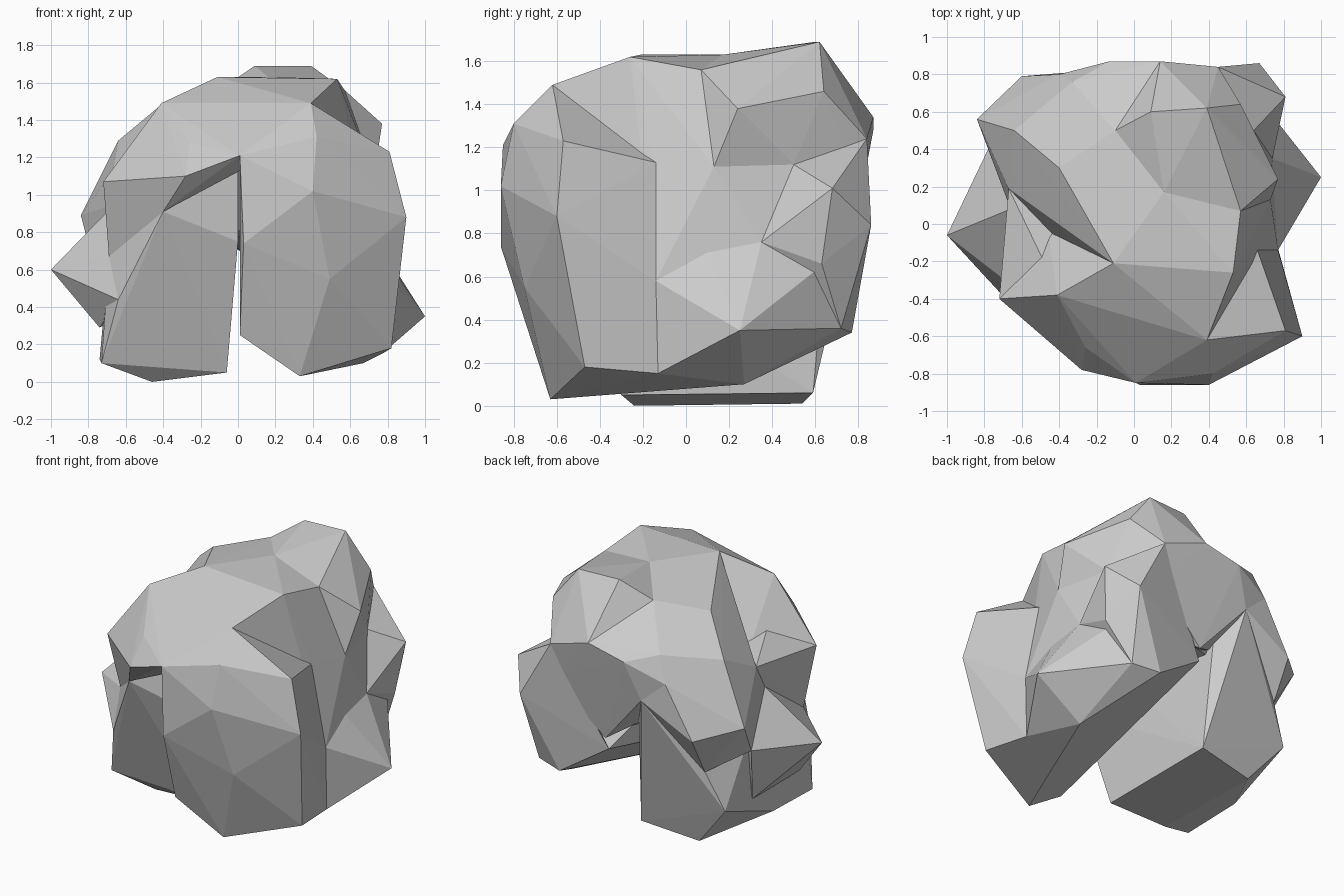
import bpy
import bmesh
from mathutils import Vector

# Remove the default cube only
default_cube = bpy.data.objects.get("Cube")
if default_cube:
    bpy.data.objects.remove(default_cube, do_unlink=True)

# Single stone colour
stone = bpy.data.materials.new("grey_stone")
stone.use_nodes = True
stone_colour = (0.6, 0.6, 0.6, 1)
stone.diffuse_color = stone_colour
shader = stone.node_tree.nodes["Principled BSDF"]
shader.inputs["Base Color"].default_value = stone_colour
shader.inputs["Roughness"].default_value = 1


def chiselled_block(name, corners):
    """Make a flat-faced faceted lump wrapped around corner points (hundredths)."""
    bm = bmesh.new()
    for corner in corners:
        bm.verts.new(Vector(corner) / 100)
    wrapped = bmesh.ops.convex_hull(bm, input=bm.verts[:], use_existing_faces=False)
    leftovers = {item for item in wrapped["geom_interior"] + wrapped["geom_unused"]
                 if isinstance(item, bmesh.types.BMVert)}
    bmesh.ops.delete(bm, geom=list(leftovers), context="VERTS")
    bmesh.ops.recalc_face_normals(bm, faces=bm.faces[:])
    mesh = bpy.data.meshes.new(name)
    bm.to_mesh(mesh)
    bm.free()
    mesh.materials.append(stone)
    block = bpy.data.objects.new(name, mesh)
    bpy.context.collection.objects.link(block)
    return block


# Corners shared between neighbouring lumps: front
front_lip = (1, -85, 121)
front_ridge = (39, -62, 149)
front_top_right = (-11, -21, 163)
front_top_left = (53, -26, 162)
top_middle = (16, 17, 163)
top_back = (-10, 50, 156)
top_side = (57, 7, 156)
throat = (0, -45, 118)

# Right side
right_elbow = (-40, -62, 91)
right_shoulder = (-72, -40, 107)
right_temple = (-26, -66, 128)
right_wrist = (-64, -45, 44)
right_forearm = (-69, -30, 67)
right_ankle = (-74, -18, 29)
right_calf = (-74, 33, 29)
right_hollow = (-66, 8, 95)
right_step = (-46, -4, 112)
right_pocket = (-78, 40, 66)
right_tuck = (-60, 65, 56)
right_hump = (-64, 50, 129)
right_saddle = (-67, 19, 113)
right_crown = (-40, 30, 149)

# Left side
left_waist = (66, -14, 113)
left_hip = (77, -14, 58)
left_heel = (77, -13, 15)
left_toe = (33, -63, 3)
left_instep = (1, -70, 25)
left_hollow = (74, 35, 76)
left_flank = (74, 9, 73)
left_notch = (64, 50, 112)
left_fold = (73, 13, 111)

# Back
back_ledge = (45, 84, 124)
back_dent = (47, 80, 100)
back_low_corner = (62, 72, 36)
back_low_inner = (43, 77, 34)
back_chin = (-23, 82, 102)
back_side = (-40, 80, 117)
back_slope = (-33, 76, 134)
back_brow = (14, 87, 134)
arch_back = (8, 73, 57)
arch_front = (9, -10, 76)
arch_roof = (-10, 66, 85)

# Right leg: broad foot reaching up to the front elbow and the back chin
chiselled_block("right_leg", [
    right_elbow, right_wrist, right_forearm,
    (-73, -34, 10), (-74, 10, 12), (-46, -24, 0), (-6, -30, 5),
    (-48, 54, 1), (-7, 59, 6), (-72, 60, 30), right_tuck,
    (0, -50, 75), throat, arch_roof, back_chin, right_hollow,
])

# Right shoulder: joins the elbow, brow and side hollow
chiselled_block("right_shoulder", [
    right_shoulder, right_elbow, right_forearm, right_hollow,
    right_step, right_saddle, right_temple, throat,
])

# Right spur: pointed knuckle on the outer side
chiselled_block("right_spur", [
    (-100, -6, 60), right_forearm, right_wrist,
    right_ankle, right_calf, right_hollow, right_pocket, (-40, 0, 50),
])

# Right haunch: overhanging lump at the rear
chiselled_block("right_haunch", [
    (-84, 56, 89), (-60, 79, 82), right_pocket, right_tuck, right_hollow,
    right_saddle, right_hump, back_side, back_slope, back_chin, (-30, 30, 110),
])

# Brow: overhanging upper front
chiselled_block("brow", [
    right_elbow, right_shoulder, (-41, -38, 149), right_temple,
    (-28, -78, 110), front_lip, (22, -81, 124), front_ridge,
    front_top_right, front_top_left, right_step, throat,
])

# Left leg: large rounded front lobe
chiselled_block("left_leg", [
    front_lip, (3, -86, 74), (40, -86, 102), (42, -80, 131), front_ridge,
    (49, -75, 55), (81, -57, 123), (90, -60, 88), (82, -47, 18),
    left_toe, left_instep, left_waist, left_hip, left_heel, arch_front,
])

# Left haunch: low sloping lump behind the left leg
chiselled_block("left_haunch", [
    left_heel, (67, 27, 10), (100, 25, 35), left_hip, left_flank,
    left_hollow, back_low_corner, back_low_inner, arch_back, arch_front,
    (70, 63, 65), left_toe, left_instep,
])

# Core: fills the waist between the lobes above the arch
chiselled_block("core", [
    left_waist, left_hip, left_fold, left_flank, left_hollow, left_notch,
    arch_front, (9, 70, 68), front_top_left, front_ridge, top_side,
    throat, (-45, 0, 110), (-40, 40, 85), arch_roof,
])

# Back knob: outcrop on the rear left
chiselled_block("back_knob", [
    (67, 86, 84), (81, 68, 101), (76, 63, 66), back_ledge, back_dent,
    back_low_corner, back_low_inner, left_hollow, left_notch, arch_back,
])

# Crown: upper mass sloping down the back
chiselled_block("crown", [
    front_top_right, front_top_left, top_side, top_middle, top_back,
    left_fold, left_notch, (57, 64, 146),
    back_brow, (-13, 87, 128), back_ledge, back_dent, back_chin,
    back_side, back_slope, right_crown, right_hump, right_saddle, right_step,
    arch_roof, (9, 75, 65),
])

# Crest: raised corner at the rear left of the crown
chiselled_block("crest", [
    (9, 60, 169), (39, 62, 169), (57, 64, 146), (77, 24, 138), top_side,
    back_ledge, back_brow, left_notch, left_fold, top_middle, top_back,
])
